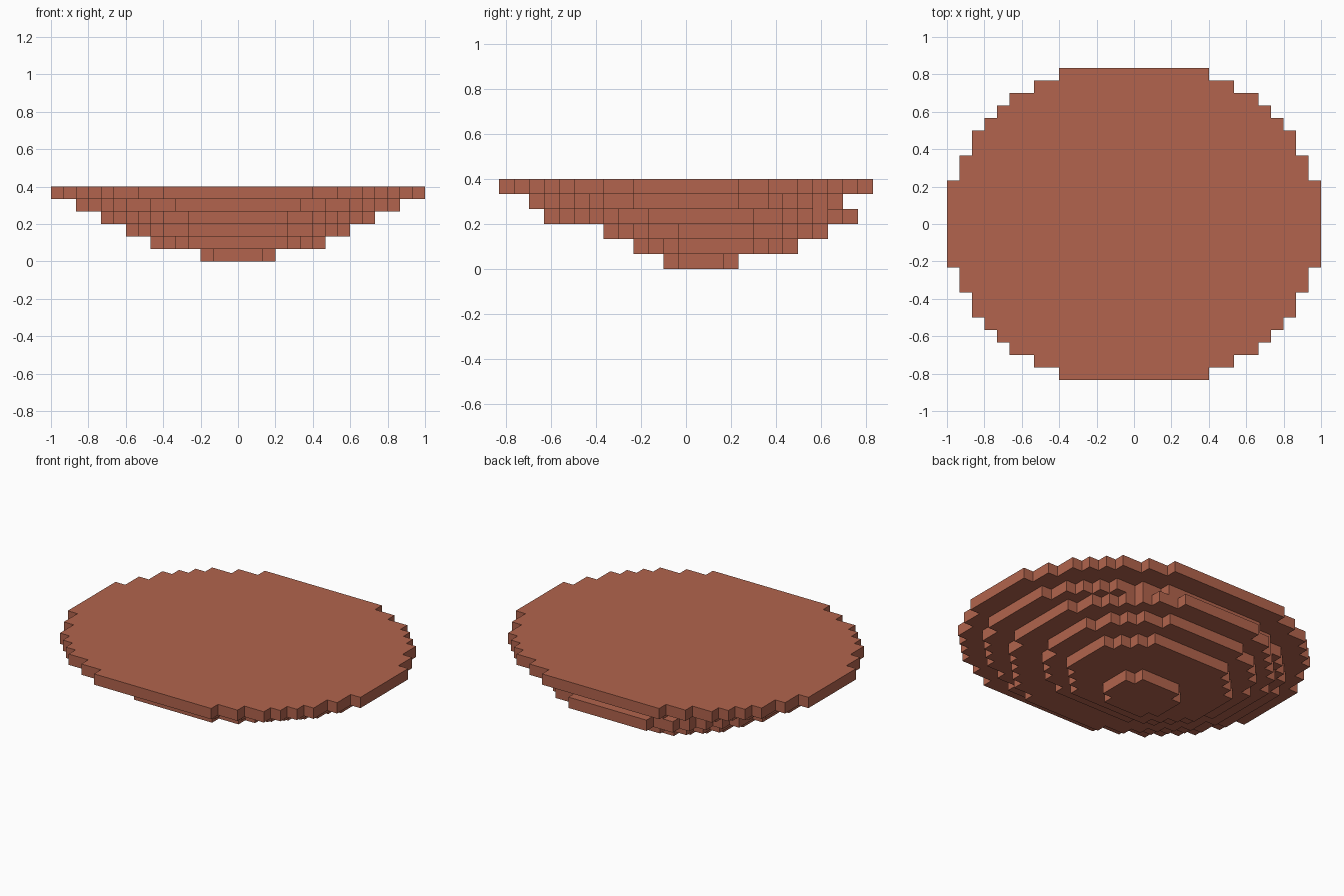
import bpy
import bmesh
import math

cube = bpy.data.objects.get("Cube")
if cube:
    bpy.data.objects.remove(cube, do_unlink=True)

U = 1 / 15  # size of one grid block

clay = bpy.data.materials.new("terracotta")
clay.use_nodes = True
COLOR = (0.445, 0.127, 0.074, 1)
clay.diffuse_color = COLOR
bsdf = clay.node_tree.nodes["Principled BSDF"]
bsdf.inputs["Base Color"].default_value = COLOR
bsdf.inputs["Roughness"].default_value = 0.9


def half_width(row, a, b):
    """Blocks on each side of the centre line in one row of a blocky ellipse."""
    return math.floor(a * math.sqrt(1 - (row / b) ** 2) + 0.5)


def stepped_outline(a, b, rows, centre):
    """Closed stair-step outline, counter-clockwise from the front."""
    right = []
    for row in range(-rows, rows + 1):
        w = half_width(row, a, b)
        if right and right[-1][0] == w:
            right.pop()                       # merge rows of equal width
        else:
            right.append((w, row - 0.5))
        right.append((w, row + 0.5))
    points = right + [(-x, y) for x, y in reversed(right)]
    return [(x * U, (y + centre) * U) for x, y in points]


def slab(name, level, a, b, rows, centre):
    """One block-high layer extruded from its outline."""
    bm = bmesh.new()
    z = level * U
    base = bm.faces.new([bm.verts.new((x, y, z))
                         for x, y in stepped_outline(a, b, rows, centre)])
    top = bmesh.ops.extrude_face_region(bm, geom=[base], use_keep_orig=True)
    verts = [v for v in top["geom"] if isinstance(v, bmesh.types.BMVert)]
    bmesh.ops.translate(bm, verts=verts, vec=(0, 0, U))
    bmesh.ops.recalc_face_normals(bm, faces=bm.faces)
    mesh = bpy.data.meshes.new(name)
    bm.to_mesh(mesh)
    bm.free()
    mesh.materials.append(clay)
    obj = bpy.data.objects.new(name, mesh)
    bpy.context.collection.objects.link(obj)


# Layers from the ground up: name, x radius, y radius, rows each side, y offset
LAYERS = [
    ("bottom_tip", 3, 3, 2, 1),
    ("lower_layer", 7, 6, 5, 2),
    ("lower_middle_layer", 9, 8, 7, 2),
    ("upper_middle_layer", 11, 10.9, 10, 1),
    ("upper_layer", 13, 11, 10, 0),
    ("top_platform", 15, 13, 12, 0),
]
for level, (name, a, b, rows, centre) in enumerate(LAYERS):
    slab(name, level, a, b, rows, centre)
